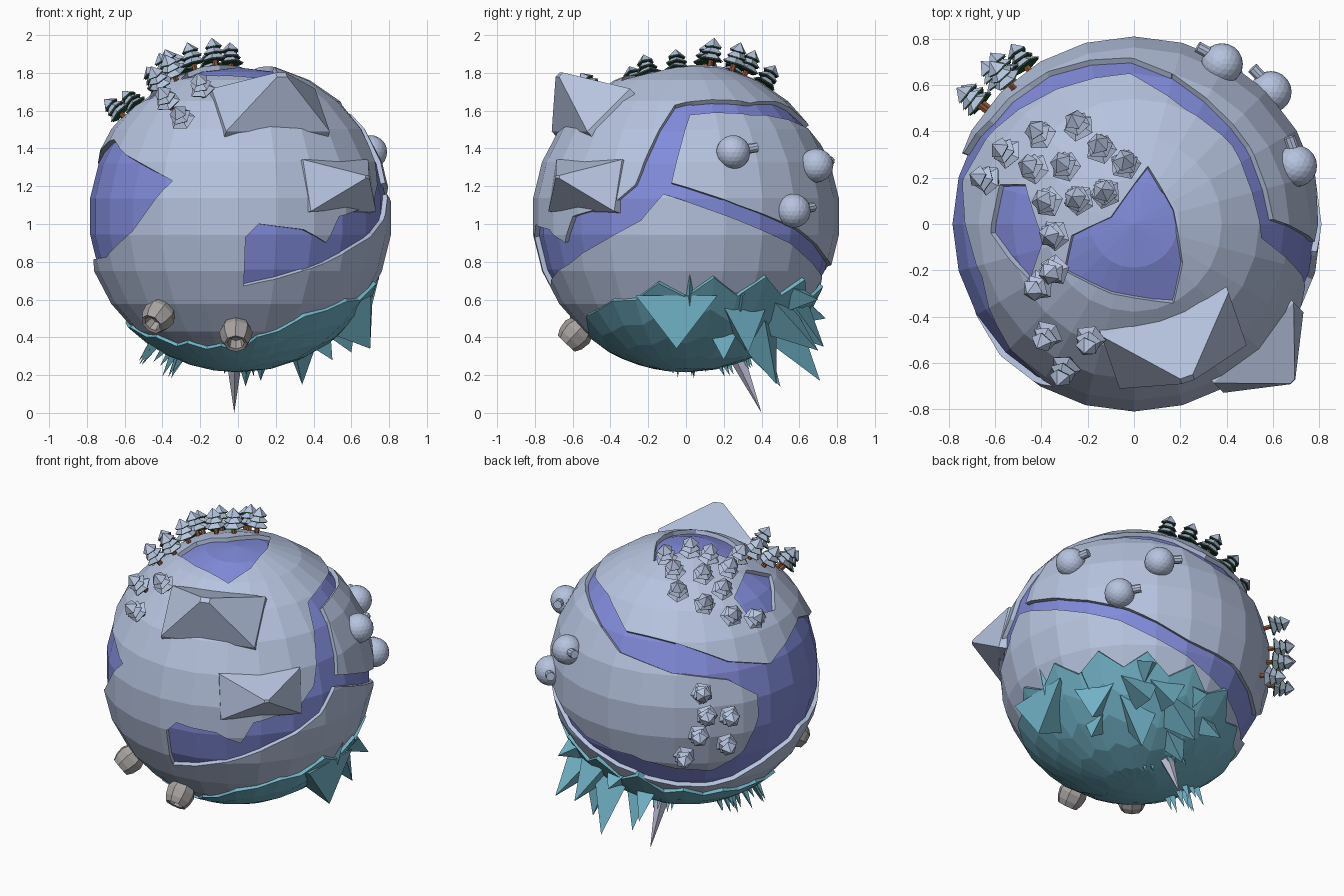
import bpy, bmesh, math, random
from mathutils import Vector, Matrix

if "Cube" in bpy.data.objects:
    bpy.data.objects.remove(bpy.data.objects["Cube"])

random.seed(4)
C = Vector((0, 0, 1.04))
R = 0.81


def mat(name, rgb):
    m = bpy.data.materials.new(name)
    m.diffuse_color = (*rgb, 1)
    m.use_nodes = True
    m.node_tree.nodes["Principled BSDF"].inputs["Base Color"].default_value = m.diffuse_color
    return m


SNOW = mat("snow", (0.47, 0.55, 0.74))
WATER = mat("water", (0.22, 0.26, 0.70))
ICE = mat("ice", (0.17, 0.46, 0.58))
ROCK = mat("rock", (0.38, 0.36, 0.35))
GREEN = mat("pine green", (0.014, 0.07, 0.03))
BROWN = mat("bark", (0.27, 0.085, 0.035))
PALE = mat("icicle", (0.50, 0.50, 0.65))


def finish(bm, name, material):
    me = bpy.data.meshes.new(name)
    bm.to_mesh(me)
    bm.free()
    me.materials.append(material)
    ob = bpy.data.objects.new(name, me)
    bpy.context.collection.objects.link(ob)
    return ob


def cone(bm, base, axis, r1, r2, depth, seg=6, twist=0.0, sx=1.0, sy=1.0):
    """Cone or frustum standing on base along axis."""
    rot = axis.normalized().to_track_quat('Z', 'Y').to_matrix().to_4x4()
    m = (Matrix.Translation(base) @ rot @ Matrix.Diagonal((sx, sy, 1, 1))
         @ Matrix.Rotation(twist, 4, 'Z') @ Matrix.Translation((0, 0, depth / 2)))
    return bmesh.ops.create_cone(bm, cap_ends=True, segments=seg, radius1=r1,
                                 radius2=r2, depth=depth, matrix=m)


# Directions on the globe, given as flat coordinates in one of four views
a, e = math.radians(33), math.radians(25)
VIEWS = {'F': (Vector((1, 0, 0)), Vector((0, -1, 0)), 1.04),
         'R': (Vector((0, 1, 0)), Vector((1, 0, 0)), 1.04),
         'T': (Vector((1, 0, 0)), Vector((0, 0, 1)), 0),
         'B': (Vector((-math.cos(a), -math.sin(a), 0)),
               Vector((-math.sin(a) * math.cos(e), math.cos(a) * math.cos(e), math.sin(e))), 0)}


def P(view, u, v, rad=R):
    right, cam, off = VIEWS[view]
    v -= off
    w = math.sqrt(max(0, rad * rad - u * u - v * v))
    return (right * u + cam.cross(right) * v + cam * w).normalized()


# Water outlines: lakes as polygons, rivers as strips of bank pairs
lakes = [
    [P('T', *p) for p in [(.06, .25), (.17, .06), (.21, -.17), (.17, -.34), (-.1, -.30),
                          (-.3, -.2), (-.27, -.05), (-.1, .03)]],
    [P('T', *p) for p in [(-.58, .17), (-.47, .17), (-.39, -.07), (-.45, -.24), (-.62, -.04)]],
    [P('F', *p) for p in [(-.66, 1.45), (-.6, 1.37), (-.35, 1.23), (-.56, .96), (-.7, .825)]]
    + [P('B', *p) for p in [(.7, -.35), (.5, -.55), (.46, -.3), (.45, -.17), (.52, .02)]]]
upper_river = [
    ('F', .04, .93, .03, .67), ('F', .11, 1.0, .12, .69), ('F', .35, .97, .35, .755),
    ('F', .47, .9, .46, .79), ('F', .54, 1.04, .57, .85), ('R', -.39, 1.1, -.42, .92),
    ('R', -.27, 1.21, -.24, 1.02), ('R', -.24, 1.28, -.12, 1.16), ('R', -.2, 1.38, -.08, 1.21),
    ('R', -.06, 1.63, .02, 1.58),
    ('R', .34, 1.64, .34, 1.58), ('R', .5, 1.64, .52, 1.56), ('T', -.02, .65, -.02, .72),
    ('T', -.33, .58, -.36, .66), ('B', .28, .03, .28, -.08), ('B', .52, .02, .46, -.17)]
lower_river = [
    ('R', -.08, 1.22, -.12, 1.16), ('R', .28, 1.1, .28, 1.02), ('R', .6, .97, .55, .9),
    ('R', .75, .81, .72, .72), ('B', -.29, -.54, -.3, -.64), ('B', .19, -.62, .19, -.71),
    ('B', .37, -.5, .5, -.55), ('B', .46, -.3, .7, -.35)]
regions = list(lakes)
for strip in (upper_river, lower_river):
    banks = [(P(v, p, q), P(v, r, s)) for v, p, q, r, s in strip]
    regions += [[b0[0], b1[0], b1[1], b0[1]] for b0, b1 in zip(banks, banks[1:])]


def inside(d, poly):
    """Even-odd test after flattening the polygon around its middle."""
    mid = sum(poly, Vector()).normalized()
    if d.dot(mid) < 0.2:
        return False
    ax = mid.orthogonal().normalized()
    ay = mid.cross(ax)
    flat = lambda q: (q.dot(ax) / q.dot(mid), q.dot(ay) / q.dot(mid))
    x, y = flat(d)
    pts = [flat(q) for q in poly]
    hit = False
    for (x0, y0), (x1, y1) in zip(pts, pts[1:] + pts[:1]):
        if (y0 > y) != (y1 > y) and x < x0 + (y - y0) / (y1 - y0) * (x1 - x0):
            hit = not hit
    return hit


# Water globe and the snowy land shell with water areas cut out
bm = bmesh.new()
bmesh.ops.create_uvsphere(bm, u_segments=24, v_segments=13, radius=R + 0.005)
inner = bm.copy()
inner.transform(Matrix.Translation(C) @ Matrix.Scale(0.968, 4))
finish(inner, "water_globe", WATER)
for poly in regions:
    for p, q in zip(poly, poly[1:] + poly[:1]):
        if p.angle(q) < 0.01:
            continue
        mid, reach = (p + q).normalized(), p.angle(q) / 2 + 0.3
        fs = [f for f in bm.faces if f.calc_center_median().angle(mid) < reach]
        geom = set(fs)
        for f in fs:
            geom.update(f.edges)
            geom.update(f.verts)
        bmesh.ops.bisect_plane(bm, geom=list(geom), dist=1e-5, plane_co=(0, 0, 0),
                               plane_no=p.cross(q).normalized())
wet = [f for f in bm.faces
       if any(inside(f.calc_center_median().normalized(), r) for r in regions)]
bmesh.ops.delete(bm, geom=wet, context='FACES')
bm.transform(Matrix.Translation(C))
land = finish(bm, "snow_land", SNOW)
sol = land.modifiers.new("thickness", 'SOLIDIFY')
sol.thickness, sol.offset = 0.035, -1

# Two mountains: broad blunt pyramids on a short buried plinth
bm = bmesh.new()
for tip, w, h, top in (((.23, -.67, 1.79), .29, .165, .14), ((.685, -.68, 1.25), .245, .14, .08)):
    d = (Vector(tip) - C)
    n = d.normalized()
    cone(bm, C + n * 0.70, n, 2 ** .5, 2 ** .5, .075, 4, math.pi / 4, w, h)
    cone(bm, C + n * 0.775, n, 2 ** .5, top, d.length - 0.775, 4, math.pi / 4, w, h)
finish(bm, "mountains", SNOW)

# Ice cap with a jagged upper edge, highest on the right and back
EDGE = [.66, .67, .60, .47, .46, .36, .33, .55, .66]
N, K = 32, 5
bm = bmesh.new()
pole = bm.verts.new((0, 0, C.z - 0.825))
cols = []
for i in range(N):
    t = i * 8 / N
    k = int(t)
    z = EDGE[k] + (EDGE[k + 1] - EDGE[k]) * (t - k)
    sharp = .05 if t < 2.7 or t > 7.5 else .012
    z += sharp if i % 2 else -sharp
    phi, az = math.acos((C.z - z) / 0.83), t * math.pi / 4
    cols.append([])
    for j in range(1, K + 1):
        s = phi * j / K
        cols[-1].append(bm.verts.new((0.83 * math.sin(s) * math.cos(az),
                                      0.83 * math.sin(s) * math.sin(az), C.z - 0.825 * math.cos(s))))
for i in range(N):
    c0, c1 = cols[i], cols[(i + 1) % N]
    bm.faces.new((pole, c1[0], c0[0]))
    for j in range(K - 1):
        bm.faces.new((c0[j], c1[j], c1[j + 1], c0[j + 1]))
bmesh.ops.recalc_face_normals(bm, faces=bm.faces)
cap = finish(bm, "ice_cap", ICE)
sol = cap.modifiers.new("thickness", 'SOLIDIFY')
sol.thickness, sol.offset = 0.035, -1

# Ice spikes: big three-sided ones at the right and back, a small cluster at the left
bm = bmesh.new()


def spike(tip, r, base, seg=3):
    base = C + (Vector(base) - C).normalized() * 0.76
    d = Vector(tip) - base
    cone(bm, base, d, r, 0, d.length, seg, math.pi)


for tip, r, base in [((.70, -.05, .34), .25, (.62, -.05, .55)), ((.34, .48, .15), .15, (.35, .42, .4)),
                     ((.12, .71, .17), .15, (.15, .55, .45)), ((.46, .70, .33), .15, (.4, .5, .5)),
                     ((.30, .73, .35), .15, (.25, .6, .5)), ((.04, .50, .14), .10, (.05, .4, .35)),
                     ((.75, .02, .73), .10, (.68, .02, .6)), ((.60, .33, .32), .16, (.55, .3, .5)),
                     ((.44, .70, .60), .11, (.42, .6, .58)), ((.05, .74, .50), .11, (.05, .65, .52)),
                     ((.66, .30, .62), .12, (.6, .3, .6)), ((.50, .20, .28), .11, (.45, .2, .4)),
                     ((-.12, .66, .3), .09, (-.1, .55, .42))]:
    spike(tip, r, base)
for i in range(12):
    x, y = -.38 + random.uniform(-.11, .1), .03 + random.uniform(-.12, .12)
    base = Vector((x, y, C.z - math.sqrt(R * R - x * x - y * y)))
    spike(base + Vector((x * .15, 0, random.uniform(-.13, -.06))), .035, base)
for i in range(6):
    x, y = -.1 + i * .035, .2 + random.uniform(-.15, .15)
    base = Vector((x, y, C.z - math.sqrt(R * R - x * x - y * y)))
    spike(base + Vector((x * .1, .03, -.06)), .03, base)
finish(bm, "ice_spikes", ICE)

# One long pale icicle
bm = bmesh.new()
spike((-.02, .40, 0), .05, (-.02, .27, .3), 5)
finish(bm, "icicle", PALE)

# Igloos: round domes with a short entrance tunnel
bm = bmesh.new()
for p in ((.70, .25, 1.38), (.38, .69, 1.31), (.59, .57, 1.07)):
    p = Vector(p)
    bmesh.ops.create_icosphere(bm, subdivisions=3, radius=0.09, matrix=Matrix.Translation(p))
    n = (p - C).normalized()
    side = Vector((-n.y, n.x, 0)).normalized()
    cone(bm, p + n * 0.015, side + Vector((0, 0, .15)), .026, .026, .13, 10)
finish(bm, "igloos", SNOW)

# Hollow rocks on the lower front: lathe of one ring profile
bm = bmesh.new()
for d in (P('F', -.40, .54), P('F', -.01, .45)):
    m = Matrix.Translation(C) @ d.to_track_quat('Z', 'Y').to_matrix().to_4x4()
    rings = []
    for r, h in ((.06, .77), (.088, .84), (.08, .89), (.062, .925), (.045, .92), (.035, .87)):
        rings.append([bm.verts.new(m @ Vector((r * math.cos(k * math.pi / 4),
                                               r * math.sin(k * math.pi / 4), h))) for k in range(8)])
    for lo, hi in zip(rings, rings[1:]):
        for k in range(8):
            bm.faces.new((lo[k], lo[k - 7], hi[k - 7], hi[k]))
    bm.faces.new(rings[-1])
finish(bm, "hollow_rocks", ROCK)

# Snowy pine trees: trunk, three green tiers, a wider snow layer on each tier
spots = [P('T', *p, .9) for p in [(-.66, .2), (-.57, .32), (-.42, .4), (-.25, .44), (-.15, .34),
                                  (-.04, .27), (-.13, .14), (-.25, .11), (-.39, .1), (-.31, .26),
                                  (-.45, .25), (-.36, -.05), (-.36, -.21), (-.43, -.28),
                                  (-.39, -.5), (-.2, -.52), (-.31, -.65)]]
spots += [P('B', *p, .9) for p in [(.13, -.17), (.16, -.31), (.3, -.31), (.11, -.43),
                                   (.28, -.48), (.02, -.56)]]
trunks, foliage, snow = bmesh.new(), bmesh.new(), bmesh.new()
for d in spots:
    tw = random.random() * 6
    cone(trunks, C + d * 0.78, d, .016, .014, .09, 6)
    for k in range(3):
        h, r = 0.845 + k * .033, .07 - k * .010
        cone(foliage, C + d * h, d, r * .9, r * .8, .010, 5, tw + k * .3)
        cone(snow, C + d * (h + .007), d, r, .002, .048, 5, tw + k * .3)
finish(trunks, "tree_trunks", BROWN)
finish(foliage, "tree_foliage", GREEN)
finish(snow, "tree_snow", SNOW)
